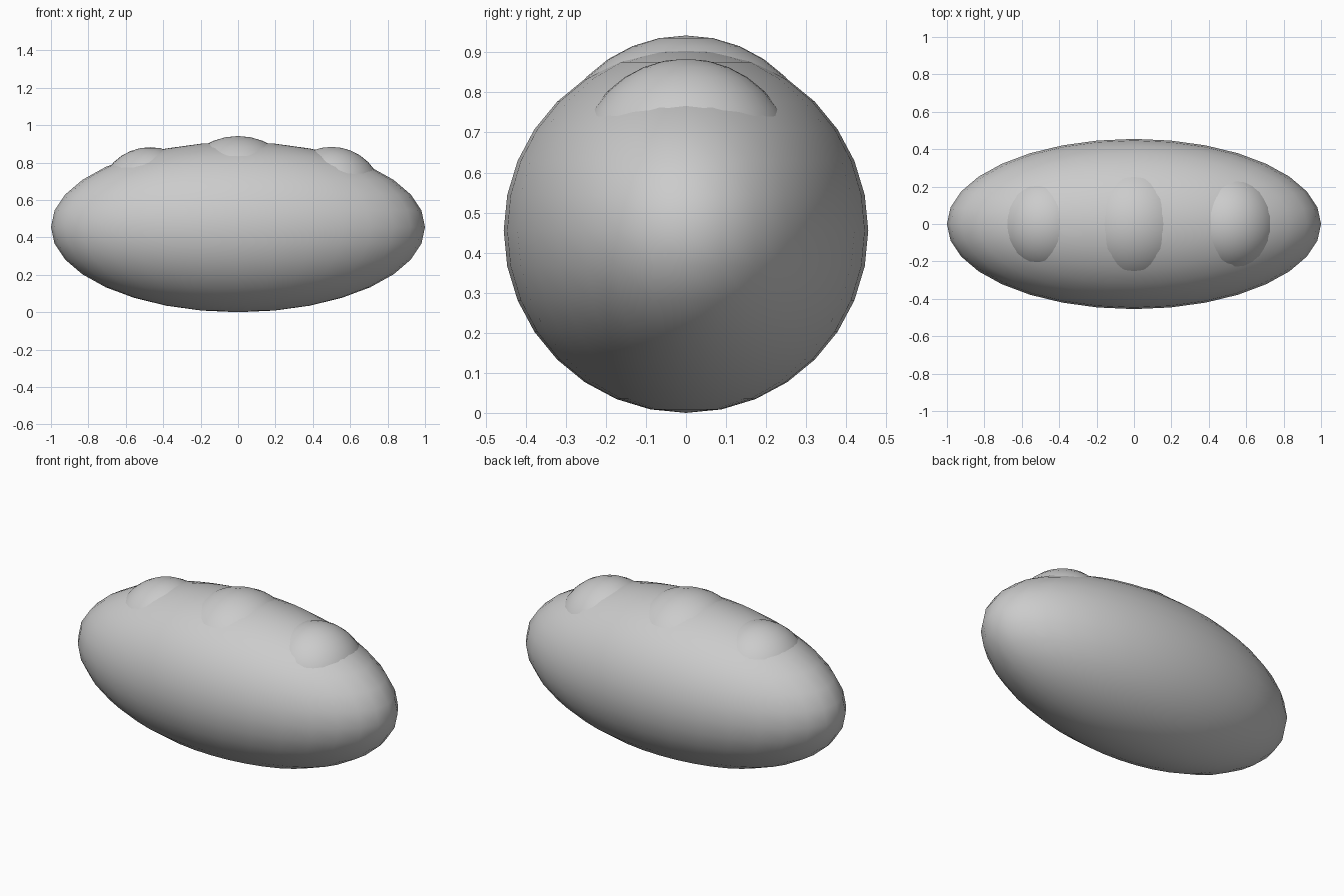
import bpy

if "Cube" in bpy.data.objects:
    bpy.data.objects.remove(bpy.data.objects["Cube"])


def ellipsoid(name, location, scale):
    bpy.ops.mesh.primitive_uv_sphere_add(segments=32, ring_count=16, radius=1, location=location)
    obj = bpy.context.object
    obj.name = name
    obj.scale = scale
    bpy.ops.object.transform_apply(location=False, rotation=False, scale=True)
    bpy.ops.object.shade_smooth()
    return obj


# Long loaf body
ellipsoid("loaf_body", (0, 0, 0.455), (1.0, 0.455, 0.455))

# Three rounded bumps along the top: name, x, z, radius
for name, x, z, r in (("left_bump", -0.47, 0.605, 0.277),
                      ("middle_bump", 0.0, 0.592, 0.35),
                      ("right_bump", 0.5, 0.607, 0.277)):
    ellipsoid(name, (x, 0, z), (r, r, r))
